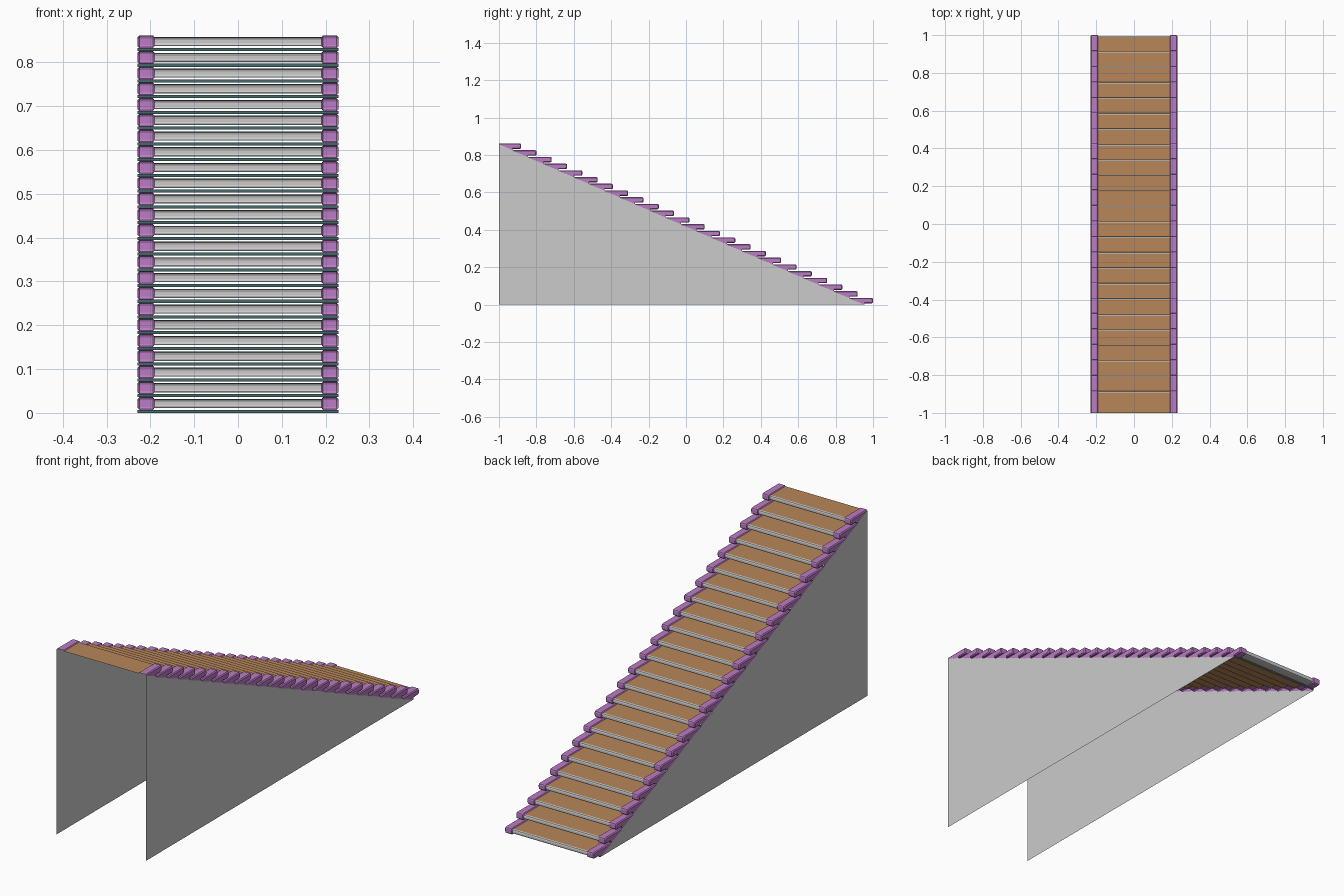
import bpy, bmesh

if "Cube" in bpy.data.objects:
    bpy.data.objects.remove(bpy.data.objects["Cube"])

STEPS = 24
RISE, RUN = 0.0359, 0.0818
HALF, INNER = 0.229, 0.191      # outer edge and inner edge of the end clips
THICK, BACK = 0.029, 0.045      # nosing height and overhang past the riser
LIP = 0.004                     # how far the clips stand proud


def material(name, rgb):
    m = bpy.data.materials.new(name)
    m.diffuse_color = (*rgb, 1)
    m.use_nodes = True
    m.node_tree.nodes["Principled BSDF"].inputs["Base Color"].default_value = m.diffuse_color
    return m


def finish(name, bm, mat=None):
    bmesh.ops.remove_doubles(bm, verts=bm.verts, dist=1e-5)
    me = bpy.data.meshes.new(name)
    bm.to_mesh(me)
    bm.free()
    ob = bpy.data.objects.new(name, me)
    bpy.context.collection.objects.link(ob)
    if mat:
        me.materials.append(mat)
    return ob


def face(bm, pts):
    bm.faces.new([bm.verts.new(p) for p in pts])


def loft(bm, sections):
    """Skin a list of (x, profile) sections, profile being (y, z) points."""
    for (xa, pa), (xb, pb) in zip(sections, sections[1:]):
        for k in range(len(pa) - 1):
            face(bm, [(xa, *pa[k]), (xa, *pa[k + 1]), (xb, *pb[k + 1]), (xb, *pb[k])])


def profile(i, e):
    """Step outline from back of tread round the nose to the riser, inset by e."""
    n = 1 - (STEPS - 1 - i) * RUN
    t = (STEPS - i) * RISE
    b, f, c = t - THICK + e, n - e, 0.007
    top, riser = t - e, n - BACK
    back = max(-1, riser - RUN)
    return [(back, top), (f - c, top), (f - 0.002, top - 0.002), (f, top - c),
            (f, b + c), (f - 0.002, b + 0.002), (f - c, b), (riser, b)]


brown = material("tread_brown", (0.48, 0.24, 0.10))
purple = material("clip_purple", (0.50, 0.20, 0.56))
teal = material("riser_teal", (0.06, 0.14, 0.14))

treads, noses, clips, risers, walls = [bmesh.new() for _ in range(5)]
for i in range(STEPS):
    low, high = profile(i, LIP), profile(i, 0)
    # tread board and rounded nosing between the clips
    loft(treads, [(-INNER, low[:2]), (INNER, low[:2])])
    loft(noses, [(-INNER, low[1:]), (INNER, low[1:])])
    # riser strip below the nosing
    ry, rz = high[-1]
    zn = (STEPS - i - 1) * RISE
    face(risers, [(-HALF, ry, zn), (HALF, ry, zn), (HALF, ry, rz), (-HALF, ry, rz)])
    # raised end clips with closed outer sides
    for s in (-1, 1):
        loft(clips, [(s * HALF, low), (s * (HALF - 0.004), high),
                     (s * (INNER + 0.003), high), (s * INNER, low)])
        face(clips, [(s * HALF, y, z) for y, z in low + [(ry, zn)]])

# thin triangular side walls
slope_top = RISE / RUN * (2 - BACK)
for s in (-1, 1):
    face(walls, [(s * HALF, -1, 0), (s * HALF, 1 - BACK, 0), (s * HALF, -1, slope_top)])

for bm in (treads, noses, clips, risers):
    bmesh.ops.remove_doubles(bm, verts=bm.verts, dist=1e-5)
    bmesh.ops.recalc_face_normals(bm, faces=bm.faces)
# keep the open sheets facing up / towards the foot of the stairs
for bm, axis in ((treads, 2), (risers, 1)):
    bm.normal_update()
    bmesh.ops.reverse_faces(bm, faces=[f for f in bm.faces if f.normal[axis] < 0])
noses.normal_update()
if sum(f.normal.y * f.calc_area() for f in noses.faces) < 0:
    bmesh.ops.reverse_faces(noses, faces=noses.faces[:])
walls.normal_update()
bmesh.ops.reverse_faces(walls, faces=[f for f in walls.faces
                                      if f.normal.x * f.calc_center_median().x < 0])

finish("treads", treads, brown)
finish("nosings", noses)
finish("end_clips", clips, purple)
finish("risers", risers, teal)
finish("side_walls", walls)
